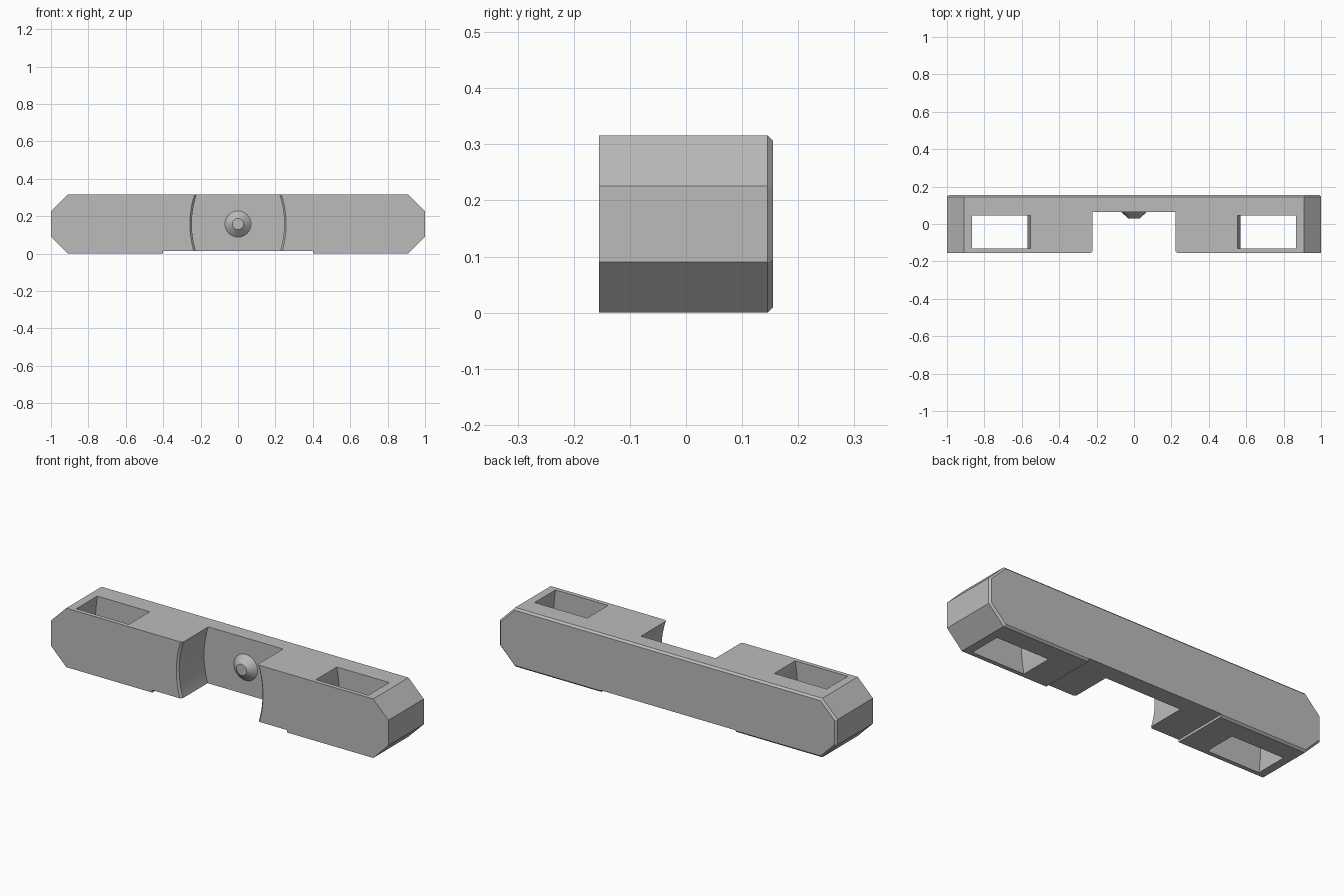
import bpy
import bmesh
import math

if "Cube" in bpy.data.objects:
    bpy.data.objects.remove(bpy.data.objects["Cube"], do_unlink=True)

MID = 0.158          # mid height of the bar
ARC_CENTRE = -0.25   # shared centre of the curved walls on the +x side

grey = bpy.data.materials.new("light grey")
grey.use_nodes = True
colour = (0.5, 0.5, 0.5, 1)
grey.diffuse_color = colour
grey.node_tree.nodes["Principled BSDF"].inputs["Base Color"].default_value = colour


def loft(name, sections):
    """Closed solid through a list of (y, outline) sections, outline in x and z."""
    bm = bmesh.new()
    rings = [[bm.verts.new((x, y, z)) for x, z in outline] for y, outline in sections]
    n = len(rings[0])
    for a, b in zip(rings, rings[1:]):
        for i in range(n):
            j = (i + 1) % n
            bm.faces.new((a[i], a[j], b[j], b[i]))
    bm.faces.new(rings[0])
    bm.faces.new(rings[-1])
    bmesh.ops.recalc_face_normals(bm, faces=bm.faces)
    mesh = bpy.data.meshes.new(name)
    bm.to_mesh(mesh)
    bm.free()
    mesh.materials.append(grey)
    obj = bpy.data.objects.new(name, mesh)
    bpy.context.collection.objects.link(obj)
    return obj


def octagon(inset):
    x, low, high = 1 - inset, inset, 2 * MID - inset
    cx, c = 0.91 - inset * 0.4, 0.09 + inset * 0.4
    top = 2 * MID - c
    return [(-cx, low), (cx, low), (x, c), (x, top),
            (cx, high), (-cx, high), (-x, top), (-x, c)]


def arc(x_mid, steps=24):
    """Upward run of points on a wall curved about ARC_CENTRE, x_mid at mid height."""
    r = x_mid - ARC_CENTRE
    points = []
    for i in range(steps + 1):
        h = -0.2 + 0.4 * i / steps
        points.append((ARC_CENTRE + math.sqrt(r * r - h * h), MID + h))
    return points


def flip(points):
    return [(-x, z) for x, z in points]


def lens(x_mid):
    side = arc(x_mid)
    return side + flip(side)[::-1]


def make_active(obj):
    bpy.ops.object.select_all(action='DESELECT')
    obj.select_set(True)
    bpy.context.view_layer.objects.active = obj


def cut(target, cutter):
    mod = target.modifiers.new("cut", 'BOOLEAN')
    mod.operation = 'DIFFERENCE'
    mod.solver = 'EXACT'
    mod.object = cutter
    make_active(target)
    bpy.ops.object.modifier_apply(modifier=mod.name)
    bpy.data.objects.remove(cutter, do_unlink=True)


# Bar with clipped ends and a bevelled back
body = loft("bar_body", [(-0.155, octagon(0)), (0.145, octagon(0)), (0.155, octagon(0.01))])

# Central notch with curved walls and a bevelled front lip
cut(body, loft("notch_cutter", [(-0.165, lens(0.267)), (-0.145, lens(0.247)),
                                (0.065, lens(0.247))]))

# Shallow step under the middle
step = [(-0.4, -0.1), (0.4, -0.1), (0.4, 0.013), (-0.4, 0.013)]
cut(body, loft("step_cutter", [(-0.3, step), (0.3, step)]))

# Pockets running through both arms
pocket = arc(0.57) + arc(0.877)[::-1]
for outline in (pocket, flip(pocket)):
    cut(body, loft("pocket_cutter", [(-0.132, outline), (0.045, outline)]))

# Tapered button in the notch
def circle(r, n=32):
    return [(r * math.cos(math.tau * i / n), MID + r * math.sin(math.tau * i / n))
            for i in range(n)]


button = loft("centre_button", [(0.03, circle(0.03)), (0.065, circle(0.07)),
                                (0.08, circle(0.07))])

for obj in (body, button):
    make_active(obj)
    bpy.ops.object.shade_smooth_by_angle(angle=math.radians(25))
